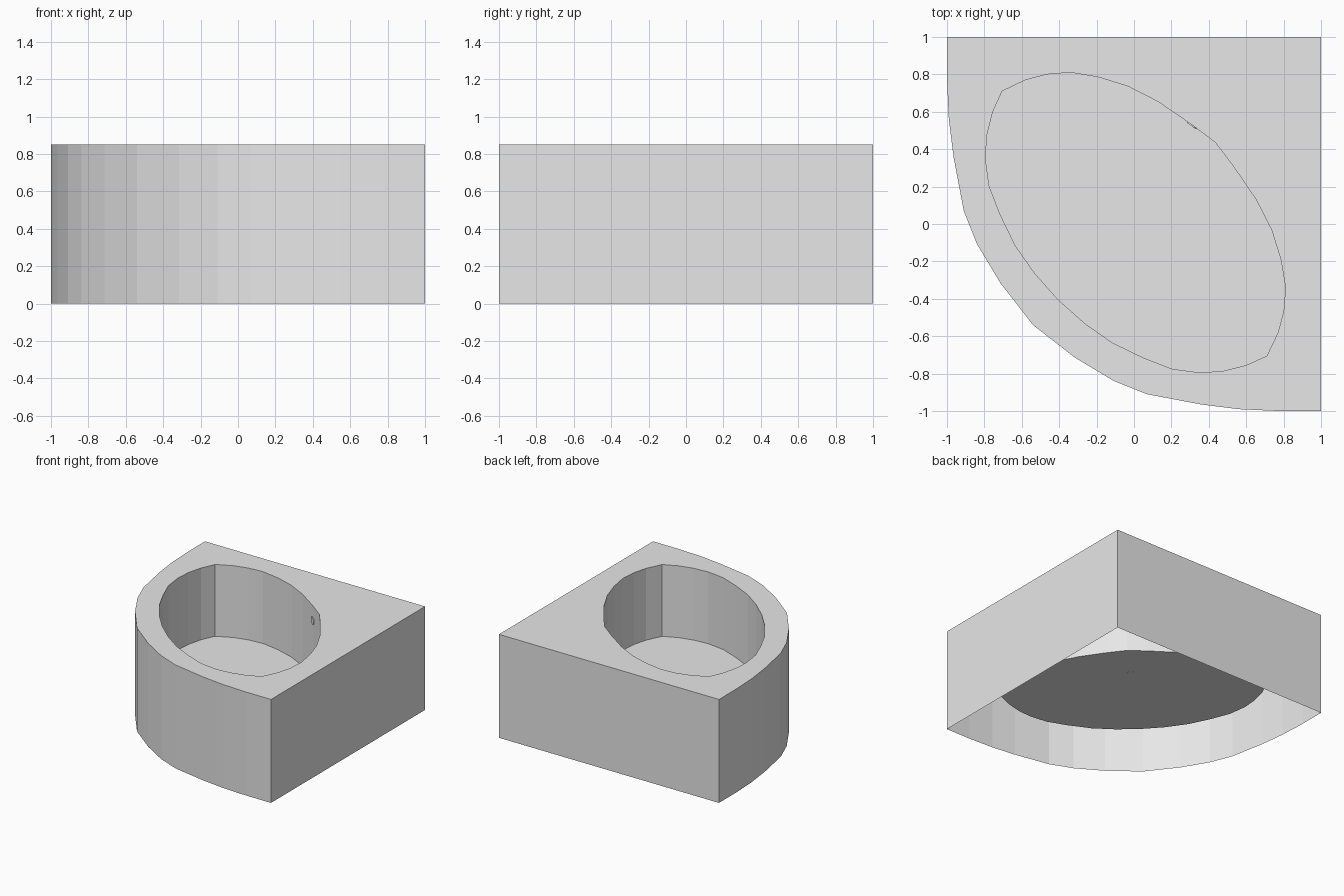
import bpy, bmesh
from mathutils import Vector

if "Cube" in bpy.data.objects:
    bpy.data.objects.remove(bpy.data.objects["Cube"])

RIM_Z, FLOOR_Z = 0.85, 0.26

mat = bpy.data.materials.new("light grey enamel")
mat.diffuse_color = (0.8, 0.8, 0.8, 1)
mat.use_nodes = True
mat.node_tree.nodes["Principled BSDF"].inputs["Base Color"].default_value = mat.diffuse_color


def mirrored(half):
    """Close a half outline by reflecting it across the x = y diagonal."""
    return half + [(y, x) for x, y in reversed(half) if abs(x - y) > 1e-4]


# Half outlines, each from the back corner side to the curved front
outer = mirrored([(1, 1), (-1, 1), (-1, 0.78), (-0.99, 0.56), (-0.965, 0.36), (-0.91, 0.07),
                  (-0.838, -0.11), (-0.715, -0.315), (-0.54, -0.54)])
outer = [p for i, p in enumerate(outer) if p not in outer[:i]]
inner = mirrored([(0.435, 0.435), (0.31, 0.53), (0.13, 0.653), (-0.03, 0.735), (-0.19, 0.785),
                  (-0.34, 0.81), (-0.465, 0.8), (-0.58, 0.77), (-0.705, 0.71), (-0.755, 0.6),
                  (-0.785, 0.48), (-0.795, 0.355), (-0.775, 0.205), (-0.715, 0.05),
                  (-0.635, -0.115), (-0.53, -0.265), (-0.405, -0.405)])


def finish(bm, name):
    me = bpy.data.meshes.new(name)
    bm.to_mesh(me)
    bm.free()
    me.materials.append(mat)
    ob = bpy.data.objects.new(name, me)
    bpy.context.collection.objects.link(ob)
    return ob


# Tub shell: outer skirt, rim, basin wall and basin floor, open underneath
bm = bmesh.new()


def ring(pts, z):
    return [bm.verts.new((x, y, z)) for x, y in pts]


def wall(a, b):
    n = len(a)
    for i in range(n):
        j = (i + 1) % n
        bm.faces.new((a[i], a[j], b[j], b[i]))


skirt_low, skirt_top = ring(outer, 0), ring(outer, RIM_Z)
basin_low, basin_top = ring(inner, FLOOR_Z), ring(inner, RIM_Z)
wall(skirt_low, skirt_top)
wall(basin_top, basin_low)
bm.faces.new(basin_low)
rim_edges = []
for loop in (skirt_top, basin_top):
    for i, v in enumerate(loop):
        rim_edges.append(bm.edges.get((v, loop[(i + 1) % len(loop)])))
bmesh.ops.triangle_fill(bm, use_beauty=True, edges=rim_edges, normal=(0, 0, 1))
bm.normal_update()
for f in bm.faces:
    if abs(f.normal.z) > 0.9 and f.normal.z < 0:
        f.normal_flip()
    elif abs(f.normal.z) < 0.1:
        # skirt faces outwards, basin wall faces the middle
        is_basin = min(v.co.z for v in f.verts) > 0.1
        c = f.calc_center_median()
        facing = f.normal.x * c.x + f.normal.y * c.y
        if (facing > 0) == is_basin:
            f.normal_flip()
finish(bm, "corner_tub_shell")


# Drain and overflow plates
def plate(name, loc, normal, r):
    b = bmesh.new()
    bmesh.ops.create_cone(b, cap_ends=True, segments=12, radius1=r, radius2=r, depth=0.008)
    ob = finish(b, name)
    ob.location = loc
    ob.rotation_euler = Vector(normal).to_track_quat('Z', 'Y').to_euler()


plate("drain", (0.19, 0.19, FLOOR_Z + 0.003), (0, 0, 1), 0.03)
plate("overflow", (0.31, 0.527, 0.73), (-0.58, -0.81, 0), 0.03)
